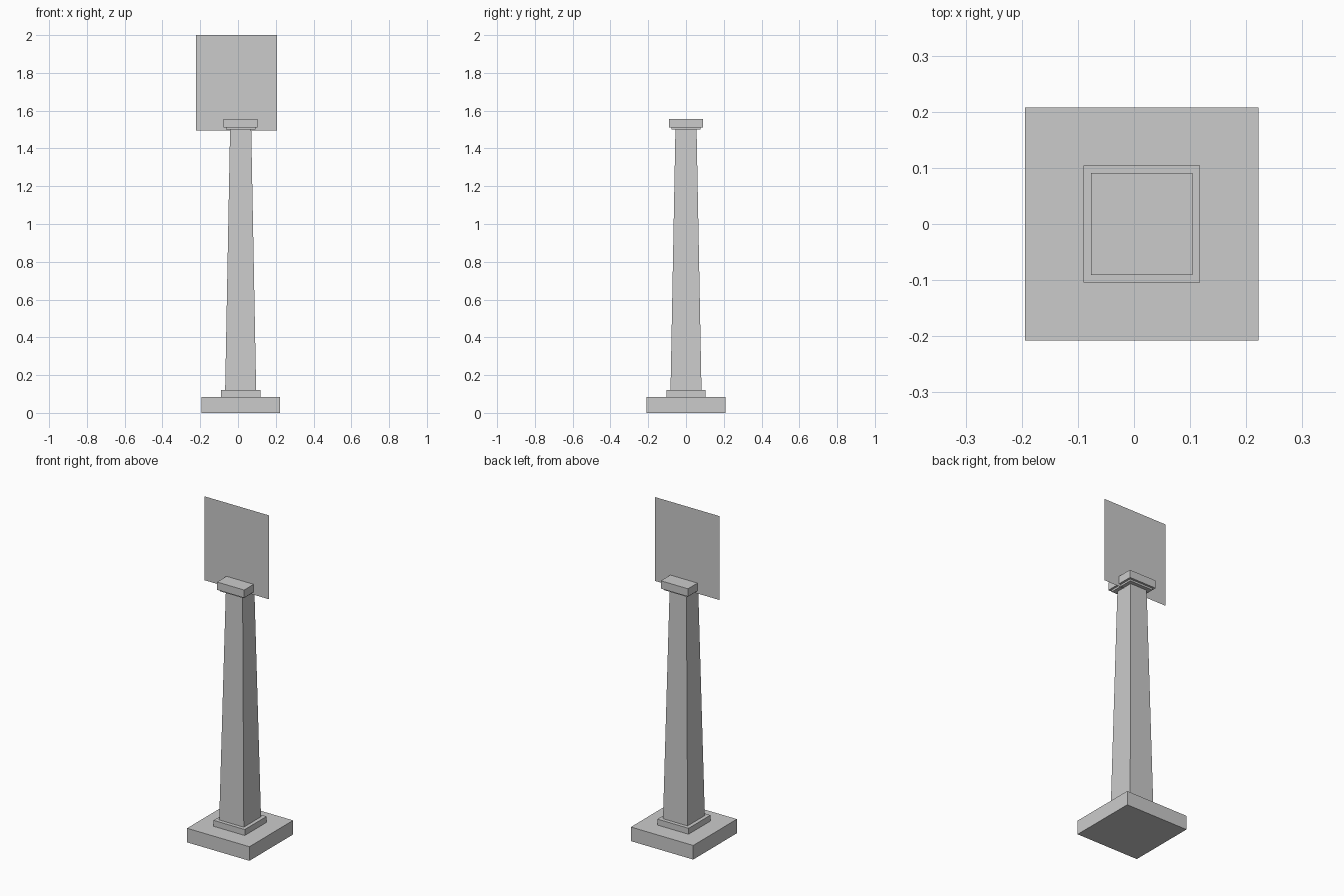
import bpy, bmesh

if "Cube" in bpy.data.objects:
    bpy.data.objects.remove(bpy.data.objects["Cube"])

CX = 0.014  # the pedestal sits slightly right of the panel


def new_object(name, bm):
    mesh = bpy.data.meshes.new(name)
    bm.to_mesh(mesh)
    bm.free()
    obj = bpy.data.objects.new(name, mesh)
    bpy.context.collection.objects.link(obj)
    return obj


def square_block(name, half_bottom, half_top, z0, z1):
    """Square block, optionally tapered towards the top."""
    bm = bmesh.new()
    bmesh.ops.create_cube(bm, size=2)
    for v in bm.verts:
        top = v.co.z > 0
        h = half_top if top else half_bottom
        v.co = (CX + v.co.x * h, v.co.y * h, z1 if top else z0)
    return new_object(name, bm)


# Pedestal, from the ground up
square_block("base_plinth", 0.208, 0.208, 0.0, 0.085)
square_block("base_step", 0.104, 0.104, 0.085, 0.121)
square_block("tapered_shaft", 0.082, 0.056, 0.121, 1.499)
square_block("cap_neck", 0.078, 0.078, 1.499, 1.51)
square_block("cap_slab", 0.0905, 0.0905, 1.51, 1.557)

# Thin upright panel through the middle of the cap
bm = bmesh.new()
corners = [(-0.222, 1.494), (0.206, 1.494), (0.206, 2.0), (-0.222, 2.0)]
bm.faces.new([bm.verts.new((x, 0, z)) for x, z in corners])
new_object("upright_panel", bm)
